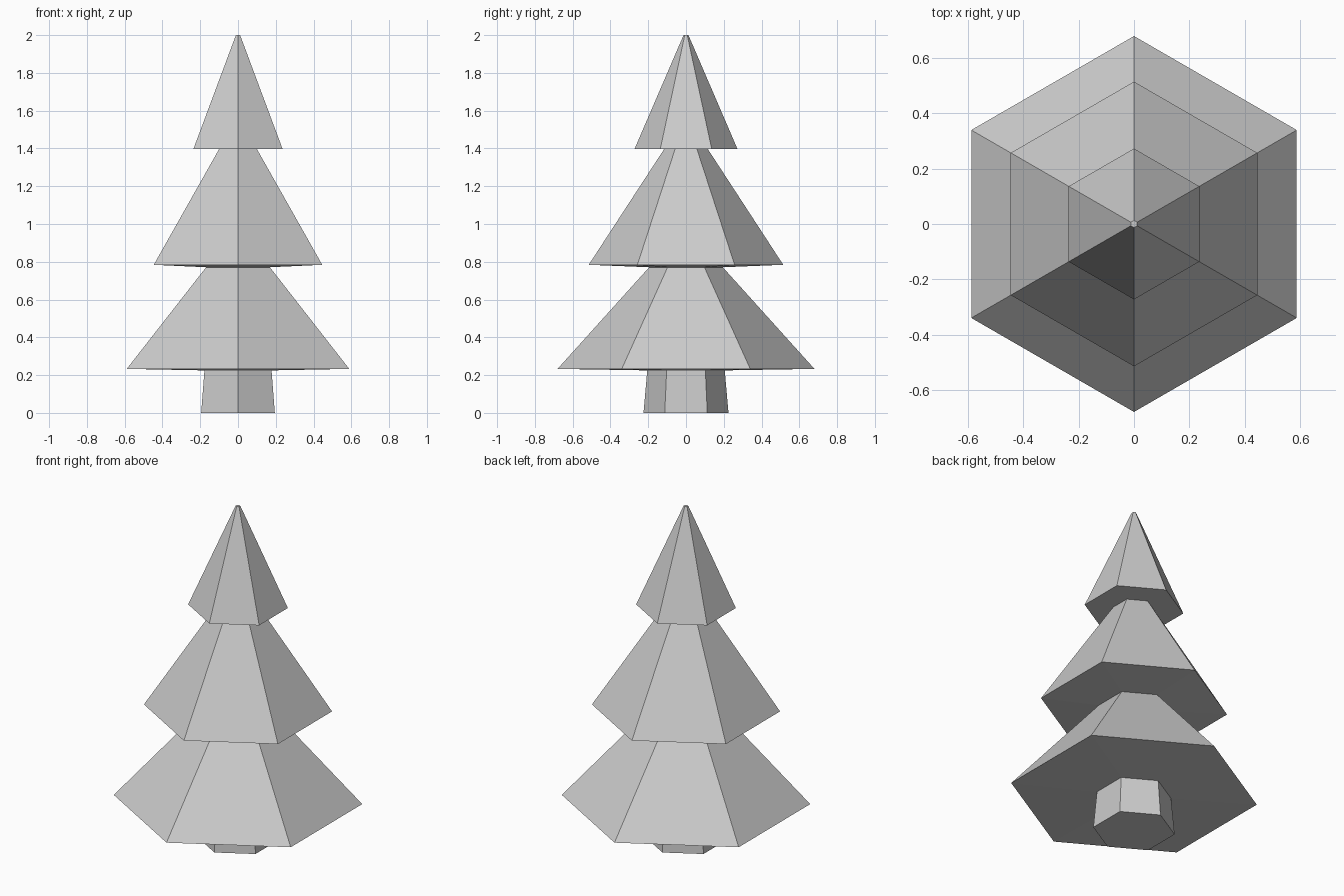
import bpy
import bmesh
from math import cos, sin, pi

cube = bpy.data.objects.get("Cube")
if cube:
    bpy.data.objects.remove(cube, do_unlink=True)

SIDES = 6

grey = bpy.data.materials.new("plain grey")
grey.use_nodes = True
colour = (0.6, 0.6, 0.6, 1)
grey.diffuse_color = colour
grey.node_tree.nodes["Principled BSDF"].inputs["Base Color"].default_value = colour


def loft(name, profile):
    """Six-sided solid from (radius, height) rings, with corners facing front and back."""
    bm = bmesh.new()
    rings = []
    for radius, z in profile:
        angles = [pi / 2 + 2 * pi * i / SIDES for i in range(SIDES)]
        rings.append([bm.verts.new((radius * cos(a), radius * sin(a), z)) for a in angles])
    for low, high in zip(rings, rings[1:]):
        for i in range(SIDES):
            j = (i + 1) % SIDES
            bm.faces.new((low[i], low[j], high[j], high[i]))
    bm.faces.new(rings[0][::-1])
    bm.faces.new(rings[-1])
    bmesh.ops.recalc_face_normals(bm, faces=bm.faces)
    mesh = bpy.data.meshes.new(name)
    bm.to_mesh(mesh)
    bm.free()
    mesh.materials.append(grey)
    obj = bpy.data.objects.new(name, mesh)
    bpy.context.collection.objects.link(obj)
    return obj


# Tapered trunk and three stacked tiers, the lower two with slightly sagging undersides
loft("trunk", [(0.225, 0), (0.205, 0.226)])
loft("lower_branches", [(0.205, 0.225), (0.68, 0.233), (0.195, 0.771)])
loft("middle_branches", [(0.195, 0.771), (0.515, 0.784), (0.116, 1.396)])
loft("top_branches", [(0.116, 1.396), (0.273, 1.396), (0.013, 2)])
